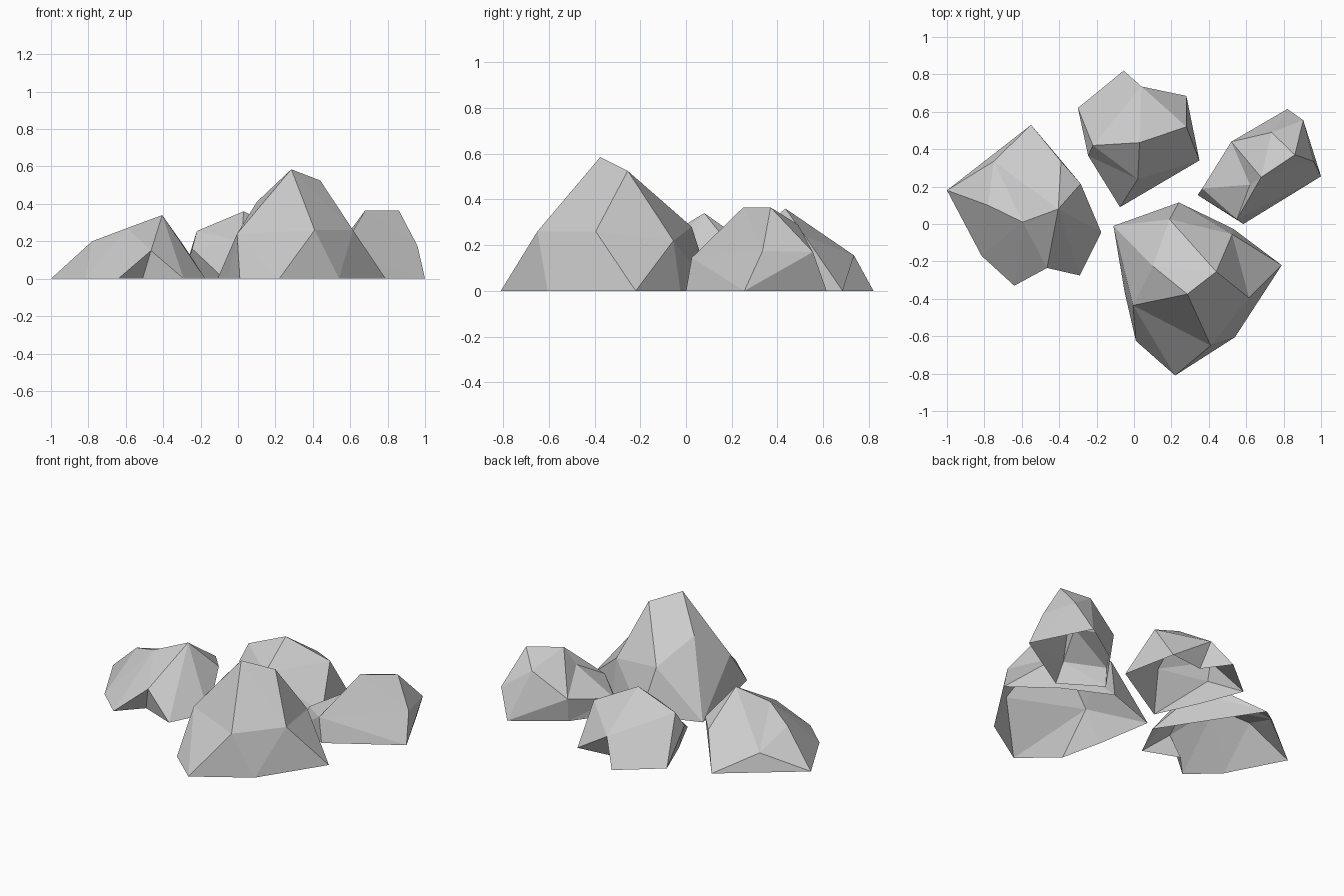
import bpy, bmesh
from mathutils import Vector


def rock(name, core, corners):
    """Wrap facets round a core point: corners are joined by their directions from it."""
    bm = bmesh.new()
    core = Vector(core)
    places = {}
    for c in corners:
        v = bm.verts.new((Vector(c) - core).normalized())
        places[v] = Vector(c)
    bmesh.ops.convex_hull(bm, input=list(bm.verts))
    bm.normal_update()
    for v, c in places.items():
        v.co = c
    # open underside
    under = [f for f in bm.faces if all(v.co.z < 0.001 for v in f.verts)]
    bmesh.ops.delete(bm, geom=under, context='FACES')
    bm.normal_update()
    mesh = bpy.data.meshes.new(name)
    bm.to_mesh(mesh)
    bm.free()
    obj = bpy.data.objects.new(name, mesh)
    bpy.context.collection.objects.link(obj)
    return obj


# Tall rock at the front
rock("large_rock", (0.3, -0.32, 0.12), [
    (-.11, -.01, 0), (.24, .115, 0), (.53, -.025, 0), (.79, -.22, 0),
    (.54, -.605, 0), (.22, -.81, 0), (.01, -.625, 0), (-.05, -.365, 0),
    (.19, .025, .28), (.525, -.055, .22), (.615, -.395, .26),
    (.41, -.65, .26), (-.005, -.435, .24), (.10, -.225, .41),
    (.44, -.255, .525), (.285, -.375, .585)])

# Broad rock at the left
rock("left_rock", (-.53, .08, .1), [
    (-1, .18, 0), (-.55, .53, 0), (-.175, -.045, 0), (-.29, -.275, 0),
    (-.51, -.19, 0), (-.64, -.33, 0), (-.815, -.17, 0),
    (-.75, .335, .11), (-.39, .335, .16), (-.285, .215, .17),
    (-.465, -.235, .15), (-.78, .10, .2), (-.595, .01, .27),
    (-.405, .08, .34)])

# Rounded rock at the back
rock("back_rock", (.03, .46, .1), [
    (-.055, .82, 0), (.06, .66, 0), (.28, .685, 0), (.35, .34, 0),
    (-.075, .09, 0), (-.2, .36, 0), (-.30, .62, 0),
    (.04, .735, .155), (.28, .52, .24), (.02, .24, .2),
    (-.245, .365, .16), (-.22, .42, .255), (.03, .435, .36)])

# Wedge-shaped rock at the right
rock("right_rock", (.7, .3, .11), [
    (.82, .615, 0), (1, .255, 0), (.585, 0, 0), (.34, .155, 0), (.53, .42, 0),
    (.905, .555, .17), (.96, .335, .175), (.55, .025, .145),
    (.365, .19, .1), (.52, .44, .15), (.62, .21, .255),
    (.735, .49, .29), (.68, .25, .365), (.86, .37, .365)])
